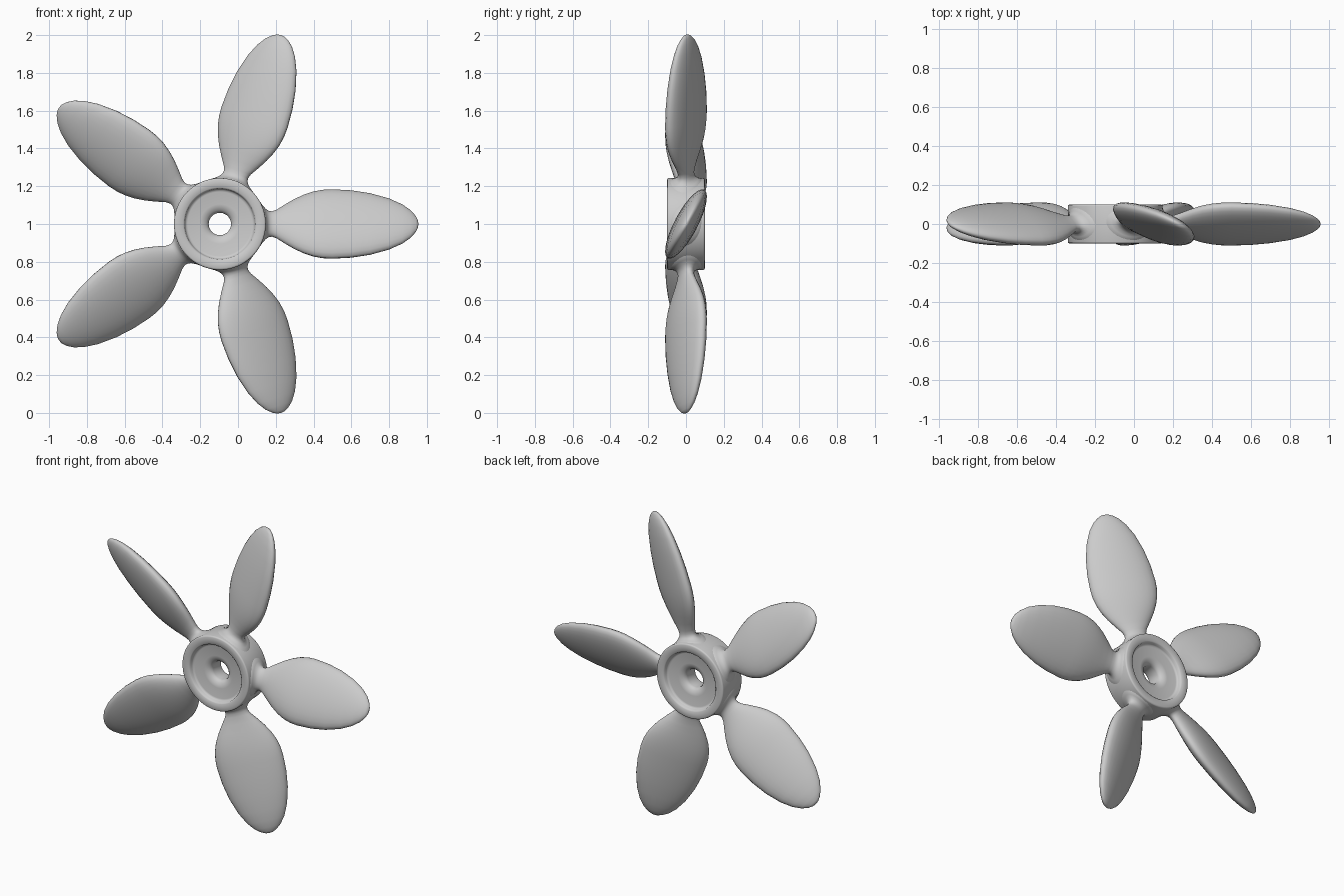
import bpy, bmesh, math
from mathutils import Matrix, Vector

if "Cube" in bpy.data.objects:
    bpy.data.objects.remove(bpy.data.objects["Cube"])

CENTER = Vector((-0.096, 0, 1.0))
BLADES = 5
HUB_R = 0.243


def finish(name, bm, angle):
    bmesh.ops.recalc_face_normals(bm, faces=bm.faces)
    mesh = bpy.data.meshes.new(name)
    bm.to_mesh(mesh)
    bm.free()
    ob = bpy.data.objects.new(name, mesh)
    bpy.context.collection.objects.link(ob)
    bpy.ops.object.select_all(action='DESELECT')
    bpy.context.view_layer.objects.active = ob
    ob.select_set(True)
    bpy.ops.object.shade_smooth_by_angle(angle=math.radians(angle))
    return ob


def bridge(bm, a, b):
    n = len(a)
    for i in range(n):
        bm.faces.new((a[i], a[(i + 1) % n], b[(i + 1) % n], b[i]))


# Hub: (radius, depth) half profile, mirrored front to back and lathed about y
half = [(0.059, 0.035), (0.063, 0.048), (0.074, 0.058), (0.090, 0.066),
        (0.105, 0.069), (0.170, 0.070), (0.180, 0.073), (0.184, 0.080),
        (0.187, 0.094), (0.194, 0.100), (0.234, 0.100), (0.241, 0.097),
        (HUB_R, 0.091)]
profile = [(r, -y) for r, y in half] + [(r, y) for r, y in reversed(half)]
bm = bmesh.new()
SEG = 80
rings = []
for i in range(SEG):
    t = 2 * math.pi * i / SEG
    rings.append([bm.verts.new((r * math.cos(t), y, r * math.sin(t))) for r, y in profile])
for i in range(SEG):
    bridge(bm, rings[i], rings[(i + 1) % SEG])
hub = finish("hub", bm, 50)
hub.location = CENTER

# Blade sections: (radius, half chord, half thickness, pitch in degrees)
sections = [
    (0.235, 0.125, 0.086, 12), (0.2435, 0.118, 0.080, 12), (0.248, 0.098, 0.064, 14),
    (0.256, 0.081, 0.050, 16), (0.266, 0.072, 0.042, 18), (0.280, 0.070, 0.038, 20),
    (0.300, 0.080, 0.037, 22), (0.345, 0.113, 0.042, 25), (0.395, 0.147, 0.049, 27),
    (0.445, 0.174, 0.055, 28), (0.495, 0.193, 0.059, 28), (0.545, 0.203, 0.061, 28),
    (0.595, 0.206, 0.061, 28), (0.695, 0.200, 0.059, 28), (0.795, 0.183, 0.054, 28),
    (0.895, 0.152, 0.046, 28), (0.965, 0.117, 0.036, 28), (1.010, 0.082, 0.026, 28),
    (1.037, 0.048, 0.016, 28), (1.049, 0.022, 0.008, 28)]
SIDES = 28

for k in range(BLADES):
    bm = bmesh.new()
    prev = None
    for r, chord, thick, pitch in sections:
        p = math.radians(pitch)
        # Root sections wrap around the hub so the fillet blends into it
        wrap = max(0.0, min(1.0, (0.30 - r) / 0.05))
        ring = []
        for i in range(SIDES):
            t = 2 * math.pi * i / SIDES
            c = chord * math.cos(t)
            w = thick * math.sin(t)
            y = c * math.sin(p) - w * math.cos(p)
            z = c * math.cos(p) + w * math.sin(p)
            x = r
            if wrap > 0:
                x -= wrap * (HUB_R - math.sqrt(HUB_R ** 2 - z * z))
            ring.append(bm.verts.new((x, y, z)))
        if prev:
            bridge(bm, prev, ring)
        else:
            bm.faces.new(ring)
        prev = ring
    # Rounded tip
    tip = bm.verts.new((1.051, 0, 0))
    for i in range(SIDES):
        bm.faces.new((prev[i], prev[(i + 1) % SIDES], tip))
    turn = Matrix.Rotation(-2 * math.pi * k / BLADES, 4, 'Y')
    blade = finish(f"blade_{k + 1}", bm, 75)
    blade.matrix_world = Matrix.Translation(CENTER) @ turn
